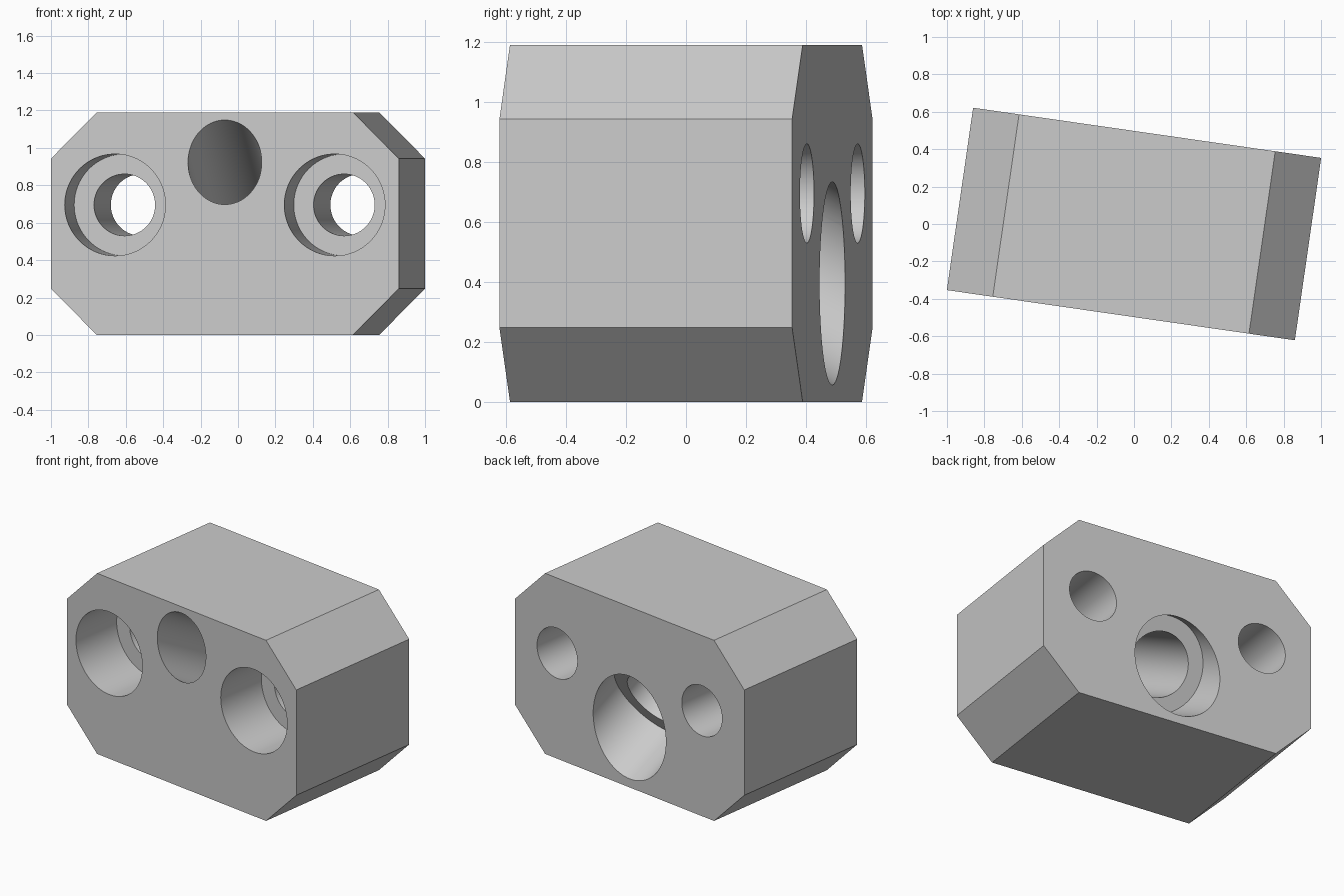
import bpy
import bmesh
from math import radians, sin, cos
from mathutils import Vector, Matrix

cube = bpy.data.objects.get("Cube")
if cube:
    bpy.data.objects.remove(cube, do_unlink=True)

WIDTH, DEPTH, HEIGHT, CHAMFER = 1.88, 0.985, 1.19, 0.248
TURN = Matrix.Rotation(radians(-8.2), 4, 'Z')
BACK = DEPTH / 2
FRONT = -BACK

grey = bpy.data.materials.new("light_grey")
grey.use_nodes = True
colour = (0.6, 0.6, 0.6, 1)
grey.diffuse_color = colour
grey.node_tree.nodes["Principled BSDF"].inputs["Base Color"].default_value = colour


def make_object(name, bm):
    mesh = bpy.data.meshes.new(name)
    bmesh.ops.recalc_face_normals(bm, faces=bm.faces)
    bm.to_mesh(mesh)
    bm.free()
    mesh.materials.append(grey)
    obj = bpy.data.objects.new(name, mesh)
    bpy.context.collection.objects.link(obj)
    return obj


# Block: an octagonal profile extruded from front to back
bm = bmesh.new()
w, c = WIDTH / 2, CHAMFER
half = [(w - c, 0), (w, c), (w, HEIGHT - c), (w - c, HEIGHT)]
outline = half + [(-x, z) for x, z in reversed(half)]
face = bm.faces.new([bm.verts.new((x, FRONT, z)) for x, z in outline])
extruded = bmesh.ops.extrude_face_region(bm, geom=[face])["geom"]
bmesh.ops.translate(bm, vec=(0, DEPTH, 0),
                    verts=[v for v in extruded if isinstance(v, bmesh.types.BMVert)])
block = make_object("mounting_block", bm)


def bore(name, start, end, radius):
    """Cut a round hole between two points on its axis."""
    start, end = Vector(start), Vector(end)
    axis = end - start
    place = Matrix.Translation((start + end) / 2) @ axis.to_track_quat('Z', 'Y').to_matrix().to_4x4()
    cutter_bm = bmesh.new()
    bmesh.ops.create_cone(cutter_bm, cap_ends=True, segments=96, radius1=radius,
                          radius2=radius, depth=axis.length, matrix=place)
    cutter = make_object(name, cutter_bm)
    cutter.hide_render = True
    mod = block.modifiers.new(name, 'BOOLEAN')
    mod.operation = 'DIFFERENCE'
    mod.solver = 'EXACT'
    mod.object = cutter
    bpy.ops.object.modifier_apply(modifier=name)
    bpy.data.objects.remove(cutter, do_unlink=True)


bpy.ops.object.select_all(action='DESELECT')
block.select_set(True)
bpy.context.view_layer.objects.active = block

# Pair of straight bolt holes, counterbored from the front
for side, x in (("right", -0.593), ("left", 0.593)):
    bore(side + "_bolt_hole", (x, FRONT - 0.2, 0.695), (x, BACK + 0.2, 0.695), 0.165)
    bore(side + "_counterbore", (x, FRONT - 0.2, 0.695), (x, FRONT + 0.355, 0.695), 0.272)

# Slanted central hole, rising to the front and counterbored from the back
tilt = radians(28.2)
inward = Vector((0, -cos(tilt), sin(tilt)))
mouth = Vector((0, BACK, 0.395))
bore("slanted_hole", mouth - inward * 0.4, mouth + inward * 1.6, 0.199)
bore("slanted_counterbore", mouth - inward * 0.4, mouth + inward * 0.24, 0.298)

# Turn the block slightly and smooth the bores
block.data.transform(TURN)
bpy.ops.object.shade_smooth_by_angle(angle=radians(30))
